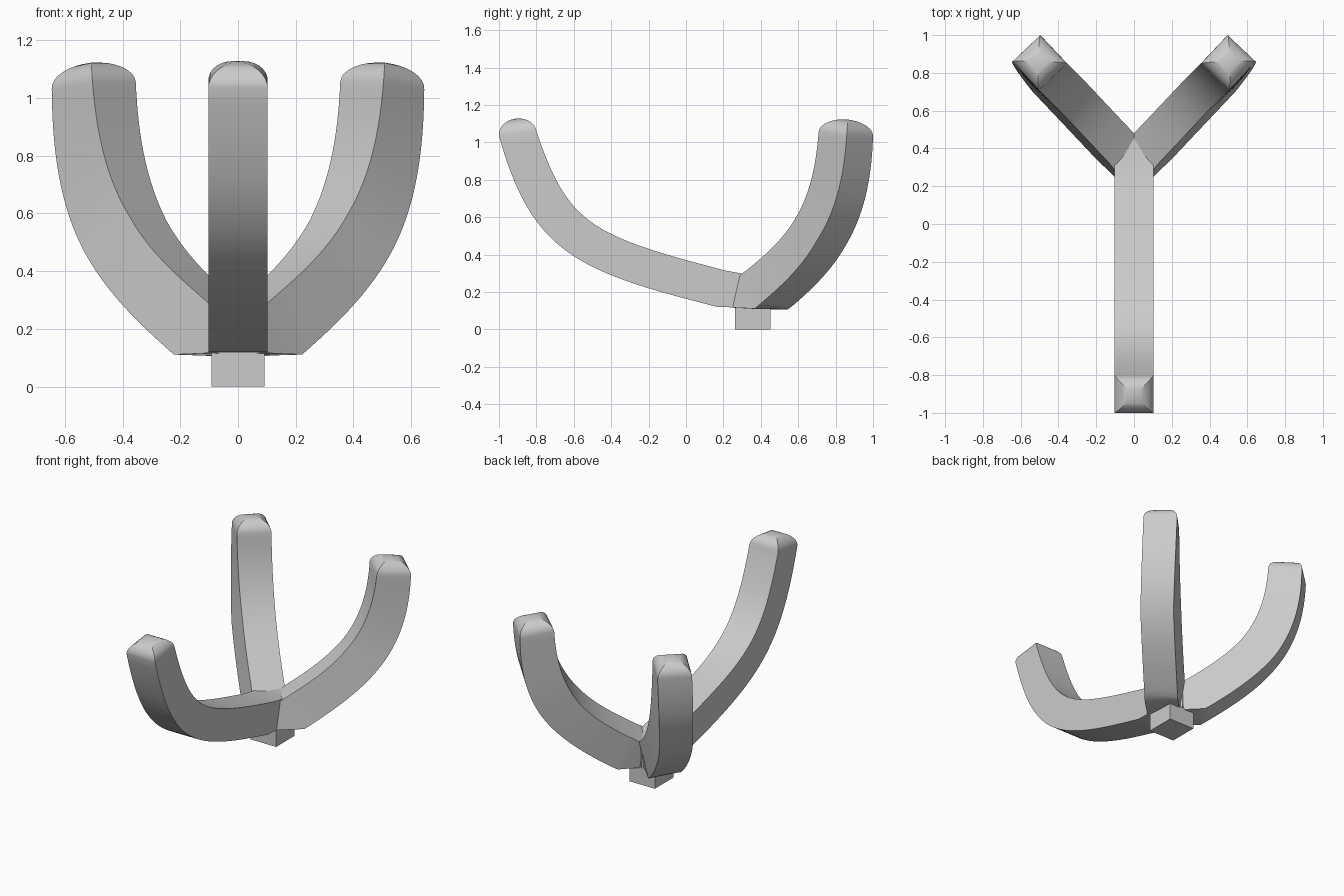
import bpy, bmesh
from math import sin, cos, pi, radians
from mathutils import Vector

if "Cube" in bpy.data.objects:
    bpy.data.objects.remove(bpy.data.objects["Cube"])

HALF = 0.103  # half width of every arm
STEPS = 32


def bezier(p):
    """Cubic curve from four (radius, height) points."""
    a, b, c, d = [Vector(q) for q in p]
    out = []
    for i in range(STEPS + 1):
        t = i / STEPS
        s = 1 - t
        out.append(a * s ** 3 + b * 3 * s * s * t + c * 3 * s * t * t + d * t ** 3)
    return out


def arm(name, inner, outer, ends, origin, angle, roll=0):
    """Loft a square arm from tip to base; roll leans its section sideways."""
    ins, outs = bezier(inner), bezier(outer)
    rings = []
    # domed tip, from its pole down to the rim
    mid, u = (ins[0] + outs[0]) / 2, (outs[0] - ins[0]) / 2
    n = Vector((-u.y, u.x)).normalized()
    for i in range(8):
        a = pi / 2 * (1 - i / 8)
        s, c = cos(a), mid + n * 0.08 * sin(a)
        rings.append((c - u * s, c + u * s, HALF * s, 0))
    # curved shaft
    for k, (i, o) in enumerate(zip(ins, outs)):
        rings.append((i, o, HALF, min(1, 2 * k / STEPS)))
    # flat-bottomed root
    rings += [(Vector(i), Vector(o), w, 1) for i, o, w in ends]

    d = Vector((cos(angle), sin(angle), 0))
    side = Vector((-sin(angle), cos(angle), 0))
    bm = bmesh.new()
    prev = None
    for i, o, w, f in rings:
        mid, v = (i + o) / 2, (i - o) / 2
        vn = v.normalized()
        a = radians(9) * roll * f
        ring = []
        for g, q in ((1, -w), (-1, -w), (-1, w), (1, w)):
            p = mid + v * g * cos(a) - vn * q * sin(a)
            lat = q * cos(a) + g * v.length * sin(a) - 0.013 * roll * f
            ring.append(bm.verts.new(Vector(origin) + d * p.x + side * lat
                                     + Vector((0, 0, max(p.y, 0.107)))))
        if prev:
            for k in range(4):
                bm.faces.new((prev[k], prev[(k + 1) % 4], ring[(k + 1) % 4], ring[k]))
        prev = ring
    bm.faces.new(prev)
    bmesh.ops.remove_doubles(bm, verts=bm.verts, dist=0.0005)
    bmesh.ops.recalc_face_normals(bm, faces=bm.faces)
    me = bpy.data.meshes.new(name)
    bm.to_mesh(me)
    bm.free()
    ob = bpy.data.objects.new(name, me)
    bpy.context.collection.objects.link(ob)
    bpy.ops.object.select_all(action='DESELECT')
    ob.select_set(True)
    bpy.context.view_layer.objects.active = ob
    bpy.ops.object.shade_smooth_by_angle(angle=radians(25))


# long front arm
arm("front_arm",
    [(.80, 1.06), (.631, .559), (.506, .501), (-.21, .315)],
    [(1.0, 1.035), (.825, .412), (.589, .31), (-.17, .12)],
    [((-.36, .287), (-.36, .115), HALF), ((-.46, .285), (-.46, .115), 0.002)],
    (0, 0, 0), -pi / 2)

# two shorter back arms, mirrored
for name, ang, roll in (("right_arm", 46.65, 1), ("left_arm", 133.35, -1)):
    arm(name,
        [(.625, 1.055), (.591, .628), (.394, .479), (.10, .305)],
        [(.831, 1.03), (.816, .536), (.598, .338), (.19, .095)],
        [((0, .25), (0, .10), HALF)],
        (0, .325, 0), radians(ang), roll)

# square peg under the hub
bpy.ops.mesh.primitive_cube_add(size=1, location=(0, .357, .09))
peg = bpy.context.object
peg.name = "peg"
peg.scale = (.184, .19, .18)
